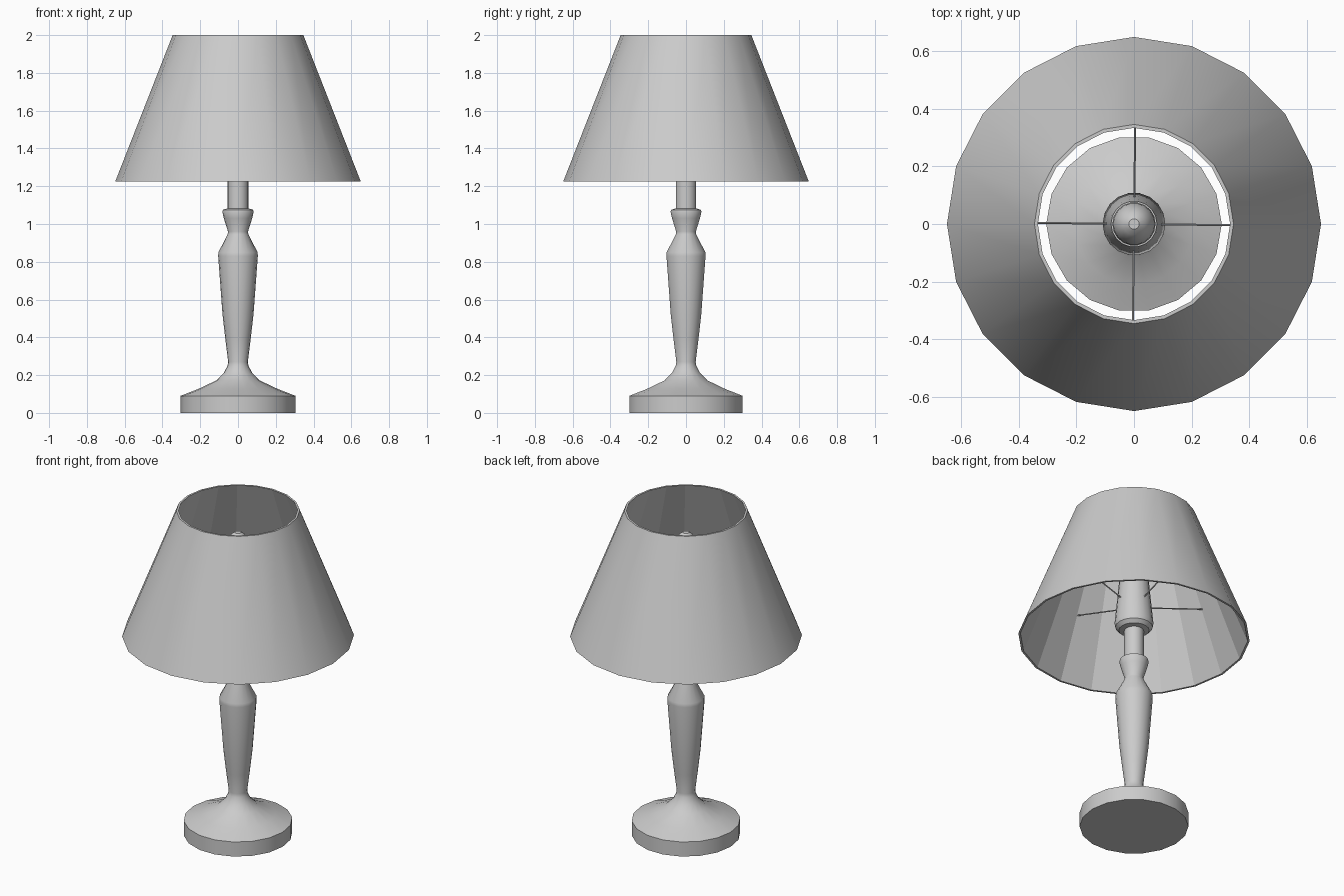
import bpy, bmesh, math
from mathutils import Vector

if "Cube" in bpy.data.objects:
    bpy.data.objects.remove(bpy.data.objects["Cube"])


def lathe(name, profile, sides, closed=False):
    """Spin an (r, z) profile around z; open profiles are capped at both ends."""
    bm = bmesh.new()
    rings = []
    for r, z in profile:
        rings.append([bm.verts.new((r * math.cos(a), r * math.sin(a), z))
                      for a in (2 * math.pi * i / sides for i in range(sides))])
    pairs = list(zip(rings, rings[1:]))
    if closed:
        pairs.append((rings[-1], rings[0]))
    for lo, hi in pairs:
        for i in range(sides):
            j = (i + 1) % sides
            bm.faces.new((lo[i], lo[j], hi[j], hi[i]))
    if not closed:
        bm.faces.new(rings[0][::-1])
        bm.faces.new(rings[-1])
    bmesh.ops.recalc_face_normals(bm, faces=bm.faces[:])
    mesh = bpy.data.meshes.new(name)
    bm.to_mesh(mesh)
    bm.free()
    obj = bpy.data.objects.new(name, mesh)
    bpy.context.collection.objects.link(obj)
    bpy.ops.object.select_all(action='DESELECT')
    obj.select_set(True)
    bpy.context.view_layer.objects.active = obj
    bpy.ops.object.shade_smooth_by_angle(angle=math.radians(35))
    return obj


# turned base, baluster column and stem
lathe("base_and_column", [
    (0.305, 0), (0.305, 0.09), (0.21, 0.127), (0.115, 0.172), (0.075, 0.212),
    (0.055, 0.25), (0.052, 0.27), (0.067, 0.39), (0.082, 0.52),
    (0.105, 0.83), (0.104, 0.85), (0.055, 0.945), (0.053, 0.96),
    (0.075, 1.03), (0.083, 1.065), (0.080, 1.075), (0.055, 1.083),
    (0.055, 1.28)], 18)

# lamp socket
lathe("socket", [
    (0.055, 1.265), (0.085, 1.27), (0.105, 1.29), (0.109, 1.315),
    (0.080, 1.62), (0.073, 1.62), (0.065, 1.56)], 18)

# bulb
lathe("bulb", [
    (0.05, 1.55), (0.06, 1.64), (0.075, 1.72), (0.072, 1.77),
    (0.058, 1.82), (0.038, 1.85), (0.018, 1.865)], 18)

# tapered shade with thin wall; the inside stays faceted
shade = lathe("shade", [
    (0.65, 1.225), (0.346, 2.0), (0.334, 2.0), (0.638, 1.225)], 20, closed=True)
for p in shade.data.polygons:
    if p.normal.x * p.center.x + p.normal.y * p.center.y < 0:
        p.use_smooth = False

# four sloping wires holding the shade
for i in range(4):
    a = i * math.pi / 2 - 0.012
    d = Vector((math.cos(a), math.sin(a), 0))
    start = d * 0.085 + Vector((0, 0, 1.445))
    end = d * 0.502 + Vector((0, 0, 1.59))
    axis = end - start
    bpy.ops.mesh.primitive_cylinder_add(
        vertices=6, radius=0.004, depth=axis.length, location=(start + end) / 2,
        rotation=axis.to_track_quat('Z', 'Y').to_euler())
    bpy.context.object.name = f"shade_wire_{i + 1}"
